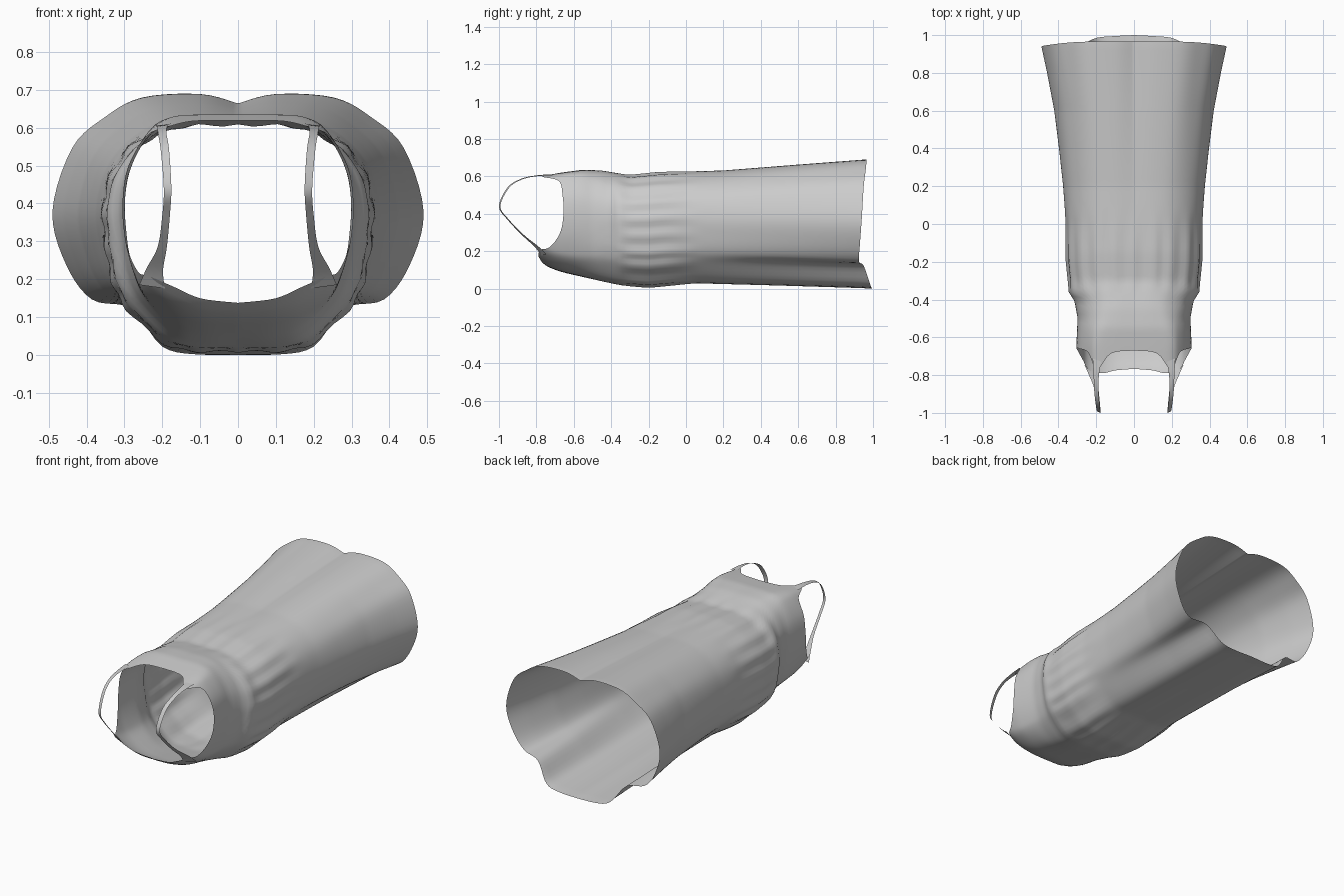
import bpy, bmesh, math
from mathutils import Vector

if "Cube" in bpy.data.objects:
    bpy.data.objects.remove(bpy.data.objects["Cube"])

# Half cross-sections (top centre -> side -> bottom centre), normalised width / height
HEM = [(0, .962), (.2, .998), (.51, .985), (.71, .91), (.89, .79), (1, .545),
       (.93, .34), (.79, .205), (.57, .173), (.4, .03), (.2, 0), (0, 0)]
WAIST = [(0, 1), (.3, 1), (.55, .97), (.8, .88), (.95, .75), (1, .6),
         (.98, .45), (.93, .3), (.82, .18), (.55, .035), (.3, 0), (0, 0)]
NECK = [(0, 1), (.40, 1), (.66, .985), (.80, .92), (.95, .77), (1, .6),
        (.98, .41), (.9, .24), (.8, .14), (.57, .05), (.33, .01), (0, 0)]
# y of the hem edge and of the neck / armhole edge at each of those columns
HEM_Y = [.965, .965, .965, .96, .95, .94, .93, .925, .95, .985, .995, 1.0]
NECK_Y = [-.67, -.685, -.77, -.68, -.66, -.655, -.67, -.72, -.775, -.79, -.775, -.767]
# Silhouettes along the length: (y, half width), (y, top z), (y, bottom z)
WIDTH = [(-.8, .295), (-.66, .305), (-.58, .302), (-.5, .298), (-.41, .314), (-.36, .345),
         (-.3, .347), (-.2, .357), (0, .36), (.2, .375), (.4, .397), (.6, .422), (.8, .46), (1, .503)]
TOP = [(-.86, .6), (-.75, .608), (-.65, .622), (-.55, .635), (-.45, .63), (-.3, .605),
       (-.15, .62), (0, .625), (.2, .632), (.6, .664), (.95, .69), (1, .69)]
BOTTOM = [(-.8, .165), (-.77, .14), (-.75, .122), (-.7, .1), (-.65, .085), (-.55, .062), (-.45, .04),
          (-.35, .02), (-.2, .008), (.05, .03), (.5, .018), (.95, .004), (1, 0)]
SUB, ROWS = 5, 70


def lookup(table, y):
    if y <= table[0][0]:
        return table[0][1]
    for (a, va), (b, vb) in zip(table, table[1:]):
        if y <= b:
            return va + (vb - va) * (y - a) / (b - a)
    return table[-1][1]


def smooth(a, b, x):
    t = max(0, min(1, (x - a) / (b - a)))
    return t * t * (3 - 2 * t)


def spline(pts, s):
    """Catmull-Rom point at parameter s through a list of Vectors."""
    n = len(pts)
    i = min(int(s), n - 2)
    t = s - i
    p1, p2 = pts[i], pts[i + 1]
    p0 = pts[i - 1] if i else p1
    p3 = pts[i + 2] if i + 2 < n else p2
    return .5 * (2 * p1 + (p2 - p0) * t + (2 * p0 - 5 * p1 + 4 * p2 - p3) * t * t
                 + (3 * p1 - p0 - 3 * p2 + p3) * t ** 3)


def sheet(name, grid):
    """Quad sheet from rows of points, mirrored across x."""
    bm = bmesh.new()
    vs = [[bm.verts.new(p) for p in row] for row in grid]
    for r, q in zip(vs, vs[1:]):
        for j in range(len(r) - 1):
            bm.faces.new((r[j], q[j], q[j + 1], r[j + 1]))
    bmesh.ops.recalc_face_normals(bm, faces=bm.faces)
    # point the normals outwards
    if sum(f.normal.dot(f.calc_center_median() - Vector((0, f.calc_center_median().y, .35)))
           for f in bm.faces) < 0:
        bmesh.ops.reverse_faces(bm, faces=bm.faces)
    me = bpy.data.meshes.new(name)
    bm.to_mesh(me)
    bm.free()
    ob = bpy.data.objects.new(name, me)
    bpy.context.collection.objects.link(ob)
    m = ob.modifiers.new("Mirror", 'MIRROR')
    m.merge_threshold = .0005
    bpy.ops.object.select_all(action='DESELECT')
    ob.select_set(True)
    bpy.context.view_layer.objects.active = ob
    bpy.ops.object.shade_smooth_by_angle(angle=math.radians(35))
    return ob


# Dress body: bodice, gathered waist and flared skirt in one cloth sheet
to3 = lambda prof: [Vector((u, v, 0)) for u, v in prof]
hem, waist, neck = to3(HEM), to3(WAIST), to3(NECK)
hy = [Vector((v, 0, 0)) for v in HEM_Y]
ny = [Vector((v, 0, 0)) for v in NECK_Y]
cols = (len(HEM) - 1) * SUB
grid = []
for r in range(ROWS + 1):
    row = []
    for c in range(cols + 1):
        s = c / SUB
        y0, y1 = spline(ny, s).x, spline(hy, s).x
        y = y0 + (y1 - y0) * r / ROWS
        skirt = max(0, min(1, (y + .1) / 1.05))
        bodice = 1 - smooth(-.65, -.36, y)
        p = spline(waist, s).lerp(spline(hem, s), skirt).lerp(spline(neck, s), bodice)
        # gathers fanning out below the waist seam
        g = smooth(-.38, -.28, y) * (1 - smooth(-.15, .12, y))
        k = 1 + .012 * g * math.cos(c * math.pi * .4)
        lo, hi = lookup(BOTTOM, y), lookup(TOP, y)
        x = p.x * lookup(WIDTH, y) * k
        z = lo + (hi - lo) * (.5 + (p.y - .5) * k)
        row.append((0 if c in (0, cols) else max(x, 0), y, max(z, 0)))
    grid.append(row)
sheet("dress_body", grid)

# Shoulder straps: thin ribbons looping from front neckline to back
path = [Vector(p) for p in [(.197, -.72, .608), (.2, -.80, .603), (.2, -.88, .585), (.193, -.95, .54),
                            (.186, -.996, .44), (.19, -.95, .368), (.2, -.87, .285),
                            (.22, -.80, .225), (.227, -.76, .18)]]
half = [.022, .014, .011, .011, .010, .010, .012, .022, .034]
hw = [Vector((h, 0, 0)) for h in half]
ribbon = []
for i in range((len(path) - 1) * 6 + 1):
    s = i / 6
    c, w = spline(path, s), spline(hw, s)
    # outer edge leans towards the armhole, following the shoulder
    lean = Vector((0, .6, .4 - c.z)).normalized() * w.x * .4
    ribbon.append([c - w - lean, c, c + w + lean])
sheet("shoulder_strap", ribbon)
